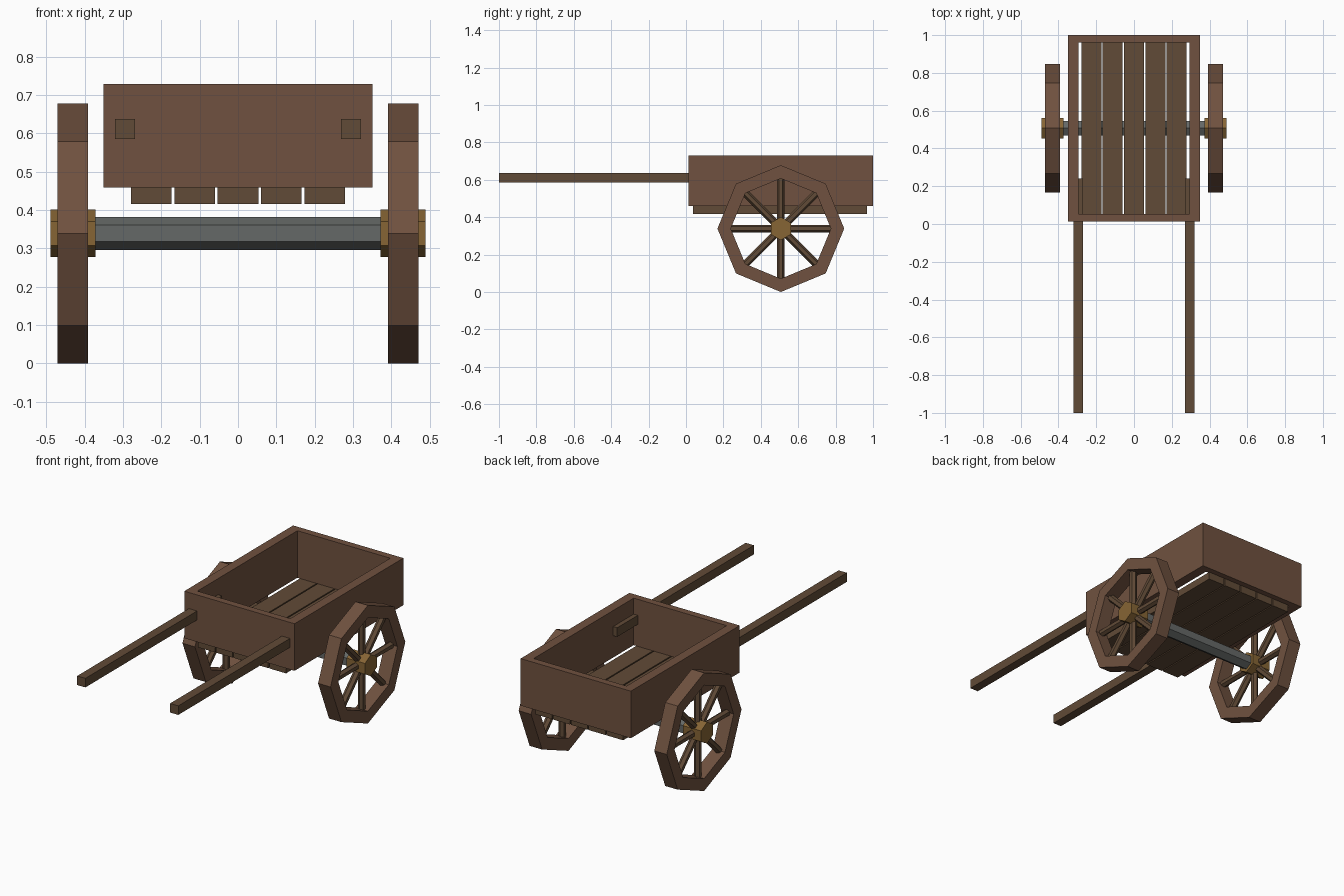
import bpy, bmesh
from math import pi, cos, sin
from mathutils import Matrix, Vector

if "Cube" in bpy.data.objects:
    bpy.data.objects.remove(bpy.data.objects["Cube"])

CY, CZ = 0.507, 0.339  # wheel centre


def material(name, color):
    m = bpy.data.materials.new(name)
    m.diffuse_color = (*color, 1)
    m.use_nodes = True
    m.node_tree.nodes["Principled BSDF"].inputs["Base Color"].default_value = m.diffuse_color
    return m


WOOD = material("wood", (0.16, 0.083, 0.05))
PLANK = material("plank_wood", (0.12, 0.07, 0.038))
BRASS = material("brass", (0.24, 0.13, 0.035))
IRON = material("iron", (0.13, 0.14, 0.135))


def finish(bm, name, mat):
    bmesh.ops.recalc_face_normals(bm, faces=bm.faces)
    me = bpy.data.meshes.new(name)
    bm.to_mesh(me)
    bm.free()
    me.materials.append(mat)
    ob = bpy.data.objects.new(name, me)
    bpy.context.collection.objects.link(ob)
    return ob


def box(name, lo, hi, mat):
    lo, hi = Vector(lo), Vector(hi)
    bm = bmesh.new()
    bmesh.ops.create_cube(bm, size=1, matrix=Matrix.Translation((lo + hi) / 2)
                          @ Matrix.Diagonal((*(hi - lo), 1)))
    return finish(bm, name, mat)


def frame(name, outer, inner, offset, mat):
    """Closed ring between two matching outlines, extruded by offset."""
    bm = bmesh.new()
    offset = Vector(offset)
    loops = [[bm.verts.new(Vector(p) + d) for p in pts]
             for pts, d in ((outer, Vector()), (outer, offset),
                            (inner, offset), (inner, Vector()))]
    n = len(outer)
    for k in range(4):
        a, b = loops[k], loops[(k + 1) % 4]
        for i in range(n):
            j = (i + 1) % n
            bm.faces.new((a[i], a[j], b[j], b[i]))
    return finish(bm, name, mat)


def add_hex_rod(bm, a, b, r, point):
    """Six-sided rod from a to b with one corner facing 'point'."""
    a, b = Vector(a), Vector(b)
    z = (b - a).normalized()
    x = Vector(point)
    rot = Matrix((x, z.cross(x), z)).transposed().to_4x4()
    bmesh.ops.create_cone(bm, cap_ends=True, segments=6, radius1=r, radius2=r,
                          depth=(b - a).length,
                          matrix=Matrix.Translation((a + b) / 2) @ rot
                          @ Matrix.Rotation(pi / 2, 4, 'Z') @ Matrix.Rotation(pi / 2, 4, 'Z'))


def hex_rod(name, a, b, r, point, mat):
    bm = bmesh.new()
    add_hex_rod(bm, a, b, r, point)
    return finish(bm, name, mat)


# Cart body: open frame of side and end boards
def rect(x, y0, y1):
    return [(-x, y0, 0.459), (x, y0, 0.459), (x, y1, 0.459), (-x, y1, 0.459)]


frame("body_boards", rect(0.35, 0.013, 1.0), rect(0.295, 0.053, 0.96), (0, 0, 0.27), WOOD)

# Floor planks
for i in range(5):
    x = (i - 2) * 0.113
    box(f"floor_plank_{i + 1}", (x - 0.053, 0.037, 0.416), (x + 0.053, 0.968, 0.459), PLANK)

# Axle
hex_rod("axle", (-0.42, CY, CZ), (0.42, CY, CZ), 0.043, (0, 1, 0), IRON)


# Handles and wheels on both sides
def octagon(r, x):
    return [(x, CY + r * cos(k * pi / 4), CZ + r * sin(k * pi / 4)) for k in range(8)]


for side, s in (("left", -1), ("right", 1)):
    hx = s * 0.295
    box(f"{side}_handle", (hx - 0.026, -1.0, 0.585), (hx + 0.026, 0.24, 0.637), PLANK)
    frame(f"{side}_wheel_rim", octagon(0.339, s * 0.391), octagon(0.268, s * 0.391),
          (s * 0.079, 0, 0), WOOD)
    hex_rod(f"{side}_hub", (s * 0.372, CY, CZ), (s * 0.489, CY, CZ), 0.062, (0, 1, 0), BRASS)
    bm = bmesh.new()
    for p, q in zip(octagon(0.03, s * 0.43), octagon(0.275, s * 0.43)):
        add_hex_rod(bm, p, q, 0.02, (1, 0, 0))
    finish(bm, f"{side}_spokes", PLANK)
